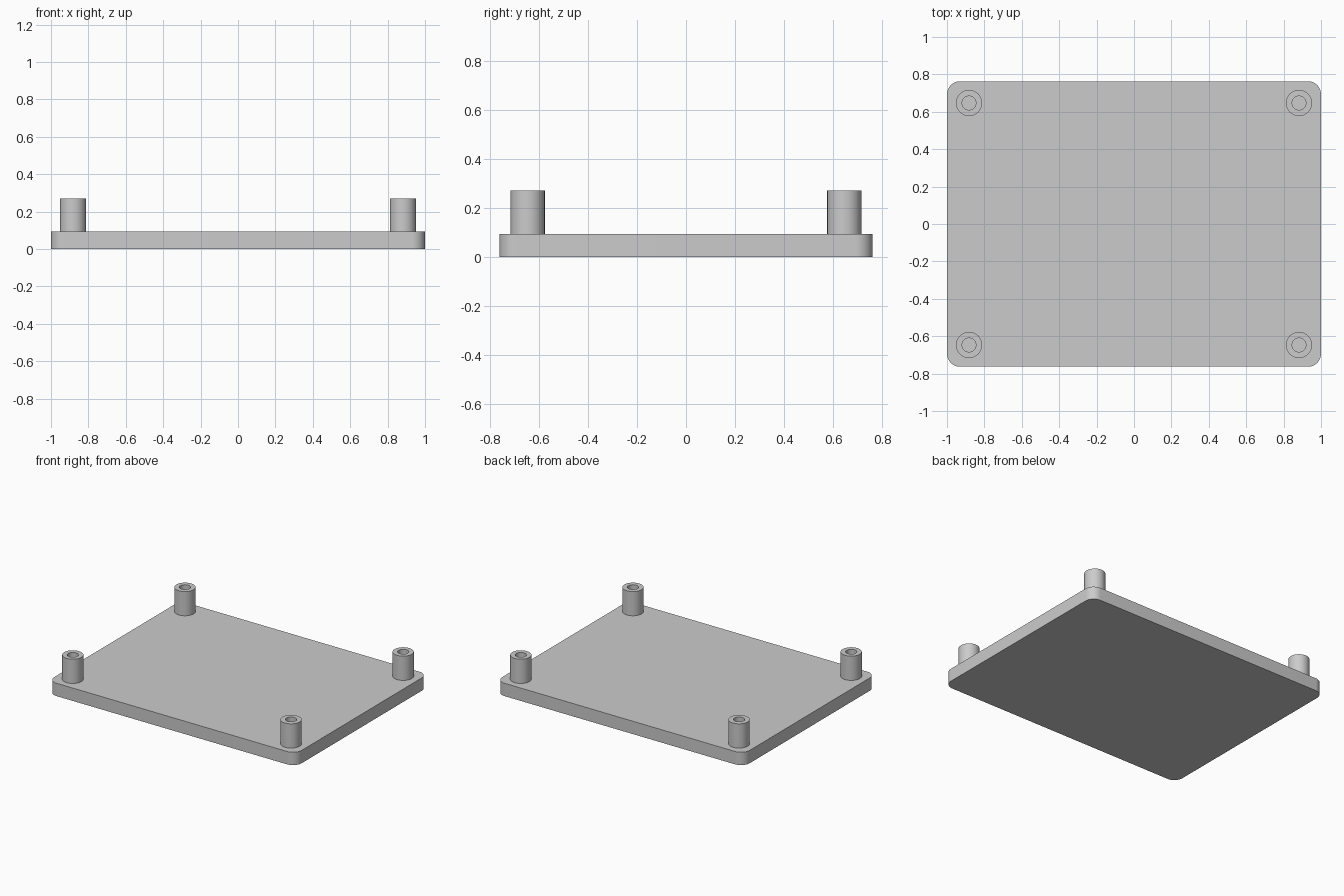
import bpy, bmesh, math
from mathutils import Matrix

if "Cube" in bpy.data.objects:
    bpy.data.objects.remove(bpy.data.objects["Cube"], do_unlink=True)

LENGTH, WIDTH, THICKNESS = 2.0, 1.526, 0.094
CORNER = 0.07
POST_X, POST_Y = 0.882, 0.647
POST_RADIUS, HOLE_RADIUS, POST_TOP = 0.07, 0.037, 0.271

grey = bpy.data.materials.new("light_grey")
grey.use_nodes = True
color = (0.6, 0.6, 0.6, 1.0)
grey.diffuse_color = color
grey.node_tree.nodes["Principled BSDF"].inputs["Base Color"].default_value = color


def finish(bm, name):
    """Turn a bmesh into a smooth-shaded object with crisp edges."""
    bmesh.ops.recalc_face_normals(bm, faces=bm.faces)
    mesh = bpy.data.meshes.new(name)
    bm.to_mesh(mesh)
    bm.free()
    mesh.materials.append(grey)
    mesh.shade_smooth()
    mesh.set_sharp_from_angle(angle=math.radians(30))
    obj = bpy.data.objects.new(name, mesh)
    bpy.context.collection.objects.link(obj)
    return obj


# Base plate with rounded vertical corners
bm = bmesh.new()
bmesh.ops.create_cube(bm, size=1, matrix=Matrix.Translation((0, 0, THICKNESS / 2))
                      @ Matrix.Diagonal((LENGTH, WIDTH, THICKNESS, 1)))
uprights = [e for e in bm.edges
            if abs(e.verts[0].co.z - e.verts[1].co.z) > THICKNESS / 2]
bmesh.ops.bevel(bm, geom=uprights, offset=CORNER, segments=12, profile=0.5,
                affect='EDGES')
finish(bm, "base_plate")


# Hollow standoff, turned from its wall profile and closed by a floor at the plate
def standoff(name, x, y):
    bm = bmesh.new()
    profile = [(POST_RADIUS, THICKNESS), (POST_RADIUS, POST_TOP),
               (HOLE_RADIUS, POST_TOP), (HOLE_RADIUS, THICKNESS)]
    verts = [bm.verts.new((r, 0, z)) for r, z in profile]
    edges = [bm.edges.new(pair) for pair in zip(verts, verts[1:])]
    bmesh.ops.spin(bm, geom=verts + edges, cent=(0, 0, 0), axis=(0, 0, 1),
                   angle=math.tau, steps=48, use_merge=True)
    bmesh.ops.remove_doubles(bm, verts=bm.verts, dist=0.0001)
    finish(bm, name).location = (x, y, 0)


for end, sy in (("front", -1), ("back", 1)):
    for side, sx in (("right", -1), ("left", 1)):
        standoff(f"{end}_{side}_standoff", sx * POST_X, sy * POST_Y)
